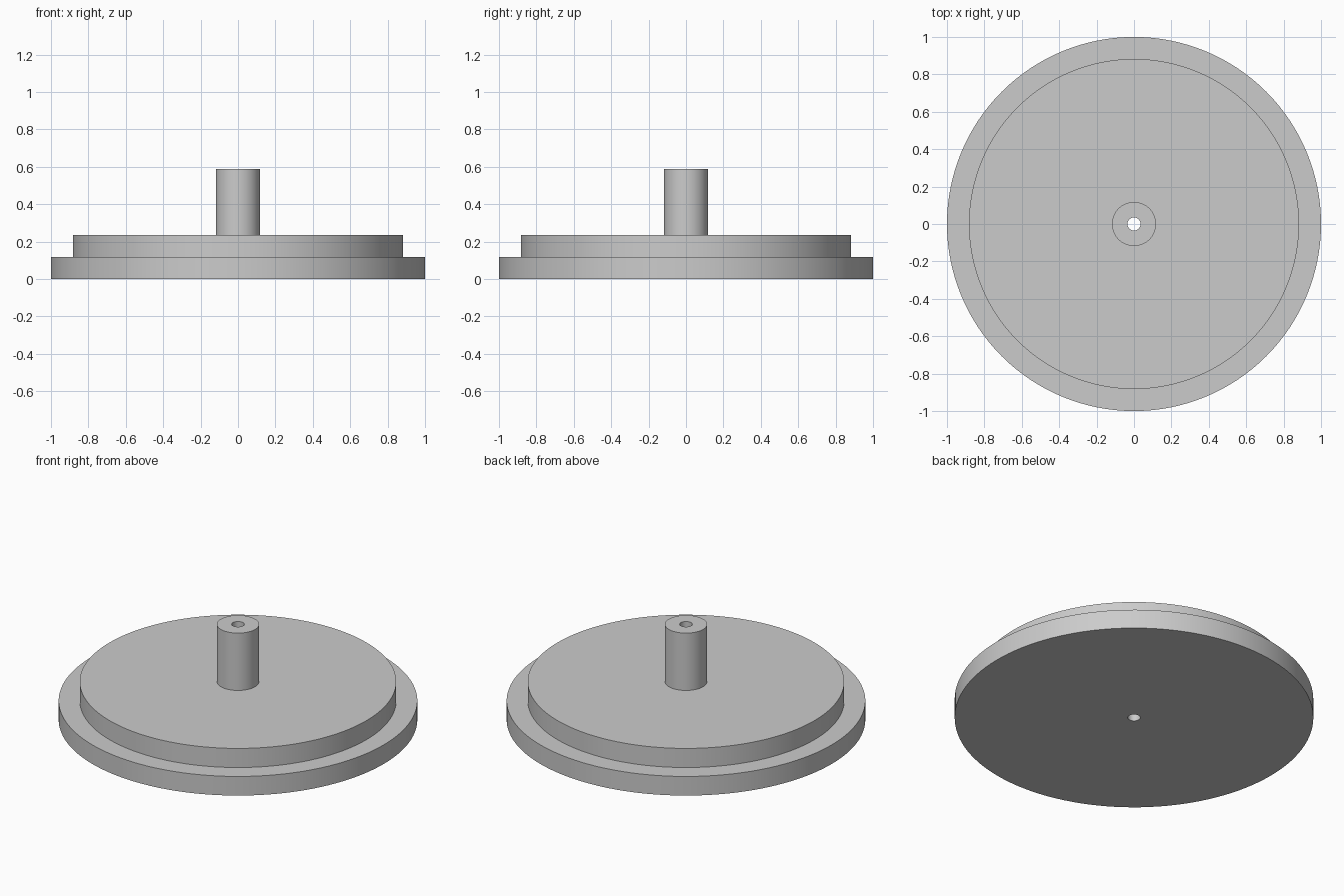
import bpy
import bmesh
import math

cube = bpy.data.objects.get("Cube")
if cube:
    bpy.data.objects.remove(cube, do_unlink=True)

# Plain grey finish
grey = bpy.data.materials.new("plain_grey")
grey.use_nodes = True
colour = (0.6, 0.6, 0.6, 1)
grey.diffuse_color = colour
grey.node_tree.nodes["Principled BSDF"].inputs["Base Color"].default_value = colour


def lathe(name, profile, segments=128):
    """Spin a closed (radius, height) outline about the z axis."""
    bm = bmesh.new()
    verts = [bm.verts.new((r, 0, z)) for r, z in profile]
    edges = [bm.edges.new((v, verts[i - 1])) for i, v in enumerate(verts)]
    bmesh.ops.spin(bm, geom=verts + edges, cent=(0, 0, 0), axis=(0, 0, 1),
                   angle=math.tau, steps=segments, use_merge=True)
    bmesh.ops.remove_doubles(bm, verts=bm.verts, dist=1e-5)
    bmesh.ops.recalc_face_normals(bm, faces=bm.faces)
    mesh = bpy.data.meshes.new(name)
    bm.to_mesh(mesh)
    bm.free()
    mesh.materials.append(grey)
    obj = bpy.data.objects.new(name, mesh)
    bpy.context.collection.objects.link(obj)
    bpy.ops.object.select_all(action="DESELECT")
    obj.select_set(True)
    bpy.context.view_layer.objects.active = obj
    bpy.ops.object.shade_smooth_by_angle(angle=math.radians(30))
    return obj


# Turned part: wide rim, raised disc and hollow shaft, bored right through
unit = 1 / 8.5
bore, shaft, disc, rim = 0.3 * unit, unit, 7.5 * unit, 1.0
rim_top, disc_top, shaft_top = unit, 2 * unit, 5 * unit

lathe("stepped_disc_with_shaft", [
    (bore, 0), (rim, 0), (rim, rim_top), (disc, rim_top),
    (disc, disc_top), (shaft, disc_top), (shaft, shaft_top), (bore, shaft_top),
])
